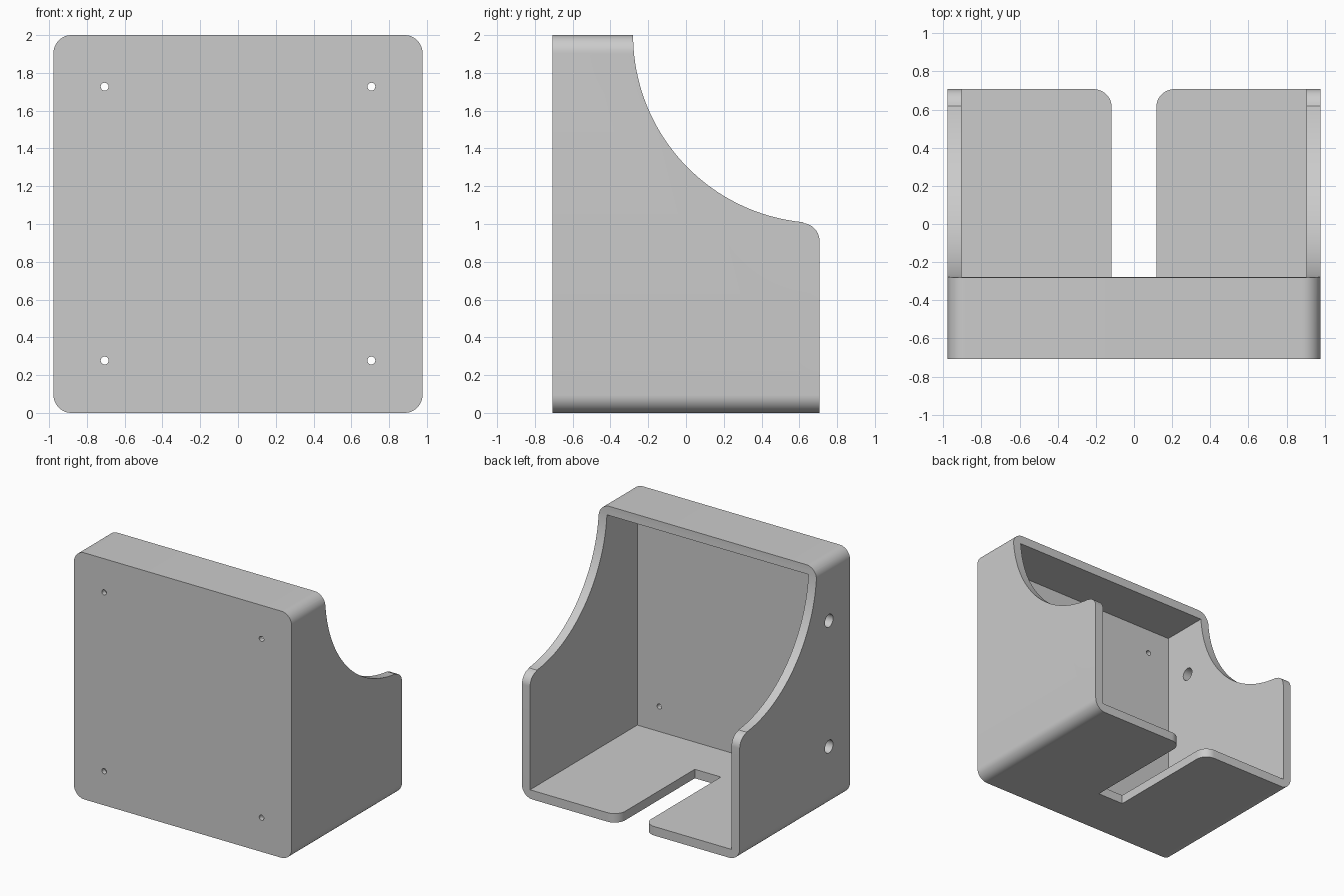
import bpy
import bmesh
from math import sin, cos, radians
from mathutils import Vector

cube = bpy.data.objects.get("Cube")
if cube:
    bpy.data.objects.remove(cube, do_unlink=True)

W, D, H = 0.977, 0.707, 2.0      # half width, half depth, height
WALL, PLATE, R = 0.073, 0.04, 0.095

grey = bpy.data.materials.new("plain grey")
grey.use_nodes = True
grey.diffuse_color = (0.6, 0.6, 0.6, 1)
grey.node_tree.nodes["Principled BSDF"].inputs["Base Color"].default_value = (0.6, 0.6, 0.6, 1)


def arc(cx, cy, r, start, end, n=12):
    angles = [radians(start + (end - start) * i / n) for i in range(n + 1)]
    return [(cx + r * cos(a), cy + r * sin(a)) for a in angles]


def prism(name, outline, axis, lo, hi):
    """Extrude a 2D outline along the given axis from lo to hi."""
    place = {"x": lambda u, v, t: (t, u, v),
             "y": lambda u, v, t: (u, t, v),
             "z": lambda u, v, t: (u, v, t)}[axis]
    bm = bmesh.new()
    base = bm.faces.new([bm.verts.new(place(u, v, lo)) for u, v in outline])
    extruded = bmesh.ops.extrude_face_region(bm, geom=[base])["geom"]
    shift = Vector(place(0, 0, hi - lo))
    bmesh.ops.translate(bm, vec=shift,
                        verts=[g for g in extruded if isinstance(g, bmesh.types.BMVert)])
    bmesh.ops.recalc_face_normals(bm, faces=bm.faces)
    mesh = bpy.data.meshes.new(name)
    bm.to_mesh(mesh)
    bm.free()
    mesh.materials.append(grey)
    obj = bpy.data.objects.new(name, mesh)
    bpy.context.collection.objects.link(obj)
    return obj


def rect(u0, v0, u1, v1):
    return [(u0, v0), (u1, v0), (u1, v1), (u0, v1)]


def combine(target, cutter, operation="DIFFERENCE"):
    cutter.hide_render = True
    mod = target.modifiers.new(cutter.name, "BOOLEAN")
    mod.operation = operation
    mod.solver = "EXACT"
    mod.object = cutter
    bpy.context.view_layer.objects.active = target
    bpy.ops.object.modifier_apply(modifier=mod.name)
    bpy.data.objects.remove(cutter, do_unlink=True)


# Rounded box body
outline = (arc(W - R, R, R, -90, 0) + arc(W - R, H - R, R, 0, 90)
           + arc(R - W, H - R, R, 90, 180) + arc(R - W, R, R, 180, 270))
body = prism("open_box_bracket", outline, "y", -D, D)

# Hollow interior, open at the back
combine(body, prism("cavity", rect(WALL - W, WALL, W - WALL, H - WALL), "y", PLATE - D, D + 0.2))

# Side profile: tall front, swept arc, rounded rear shoulder
sweep = arc(0.715, H, 0.995, 180, 264.5, 40)
shoulder = arc(D - R, 0.91, R, 82, 0)
side = ([(-D - 0.1, -0.1), (-D - 0.1, H + 0.1), (-0.28, H + 0.1)]
        + sweep + shoulder + [(D, -0.1)])
combine(body, prism("side_profile", side, "x", -W - 0.1, W + 0.1), "INTERSECT")

# Floor slot with rounded mouth
S = 0.117
slot = ([(-S, -0.28), (S, -0.28)] + arc(S + R, D - R, R, 180, 90)
        + [(S + R, D + 0.1), (-S - R, D + 0.1)] + arc(-S - R, D - R, R, 90, 0))
combine(body, prism("floor_slot", slot, "z", -0.1, 0.2))

# Screw holes in the front plate
for x in (-0.706, 0.706):
    for z in (0.277, 1.727):
        combine(body, prism("screw_hole", arc(x, z, 0.021, 0, 345, 23), "y", -D - 0.1, -D + 0.15))

# Cable holes in one side wall
for z in (0.49, 1.51):
    combine(body, prism("side_hole", arc(-0.437, z, 0.052, 0, 348.75, 31), "x", -W - 0.1, -W + 0.2))

bpy.ops.object.select_all(action="DESELECT")
body.select_set(True)
bpy.context.view_layer.objects.active = body
bpy.ops.object.shade_smooth_by_angle(angle=radians(30))
